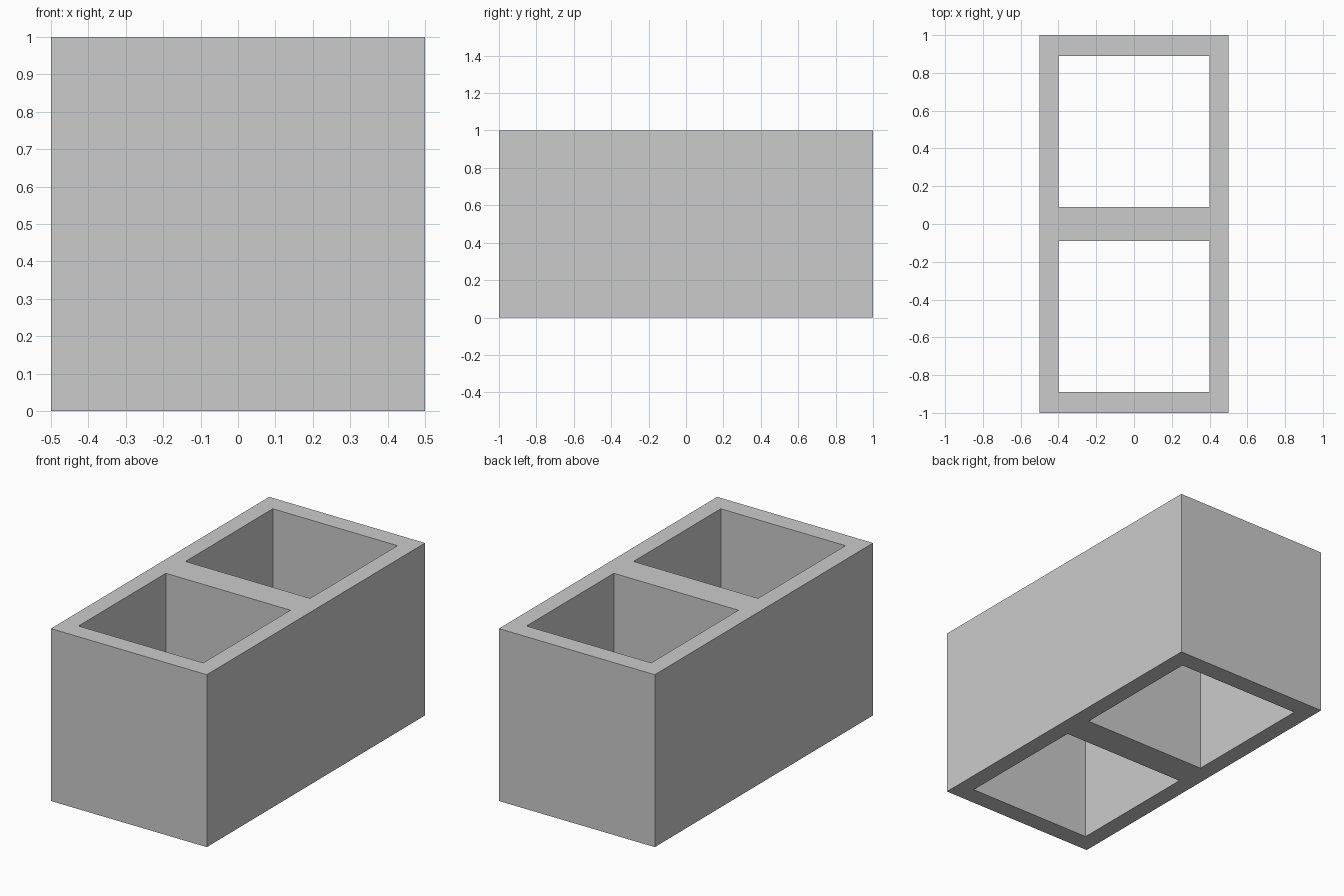
import bpy
import bmesh
import math

cube = bpy.data.objects.get("Cube")
if cube:
    bpy.data.objects.remove(cube, do_unlink=True)

# Concrete grey
grey = bpy.data.materials.new("concrete_grey")
grey.use_nodes = True
colour = (0.6, 0.6, 0.6, 1)
grey.diffuse_color = colour
grey.node_tree.nodes["Principled BSDF"].inputs["Base Color"].default_value = colour

# Wall lines in plan
xs = [-0.5, -0.4, 0.4, 0.5]
ys = [-1, -0.89, -0.09, 0.09, 0.89, 1]
HEIGHT = 1

# Plan of the walls, leaving the two open cells out
bm = bmesh.new()
grid = [[bm.verts.new((x, y, 0)) for y in ys] for x in xs]
for i in range(len(xs) - 1):
    for j in range(len(ys) - 1):
        if i == 1 and j in (1, 3):
            continue
        bm.faces.new((grid[i][j], grid[i + 1][j], grid[i + 1][j + 1], grid[i][j + 1]))

# Raise the plan into walls
raised = bmesh.ops.extrude_face_region(bm, geom=bm.faces[:], use_keep_orig=True)
top = [v for v in raised["geom"] if isinstance(v, bmesh.types.BMVert)]
bmesh.ops.translate(bm, verts=top, vec=(0, 0, HEIGHT))
bmesh.ops.recalc_face_normals(bm, faces=bm.faces[:])

# Merge the upright faces into single flat panels
seams = [e for e in bm.edges
         if abs(e.verts[0].co.z - e.verts[1].co.z) > 0.5
         and e.calc_face_angle(0) < math.radians(1)]
bmesh.ops.dissolve_edges(bm, edges=seams, use_verts=False)

mesh = bpy.data.meshes.new("hollow_block")
bm.to_mesh(mesh)
bm.free()
mesh.materials.append(grey)
block = bpy.data.objects.new("hollow_block", mesh)
bpy.context.collection.objects.link(block)
